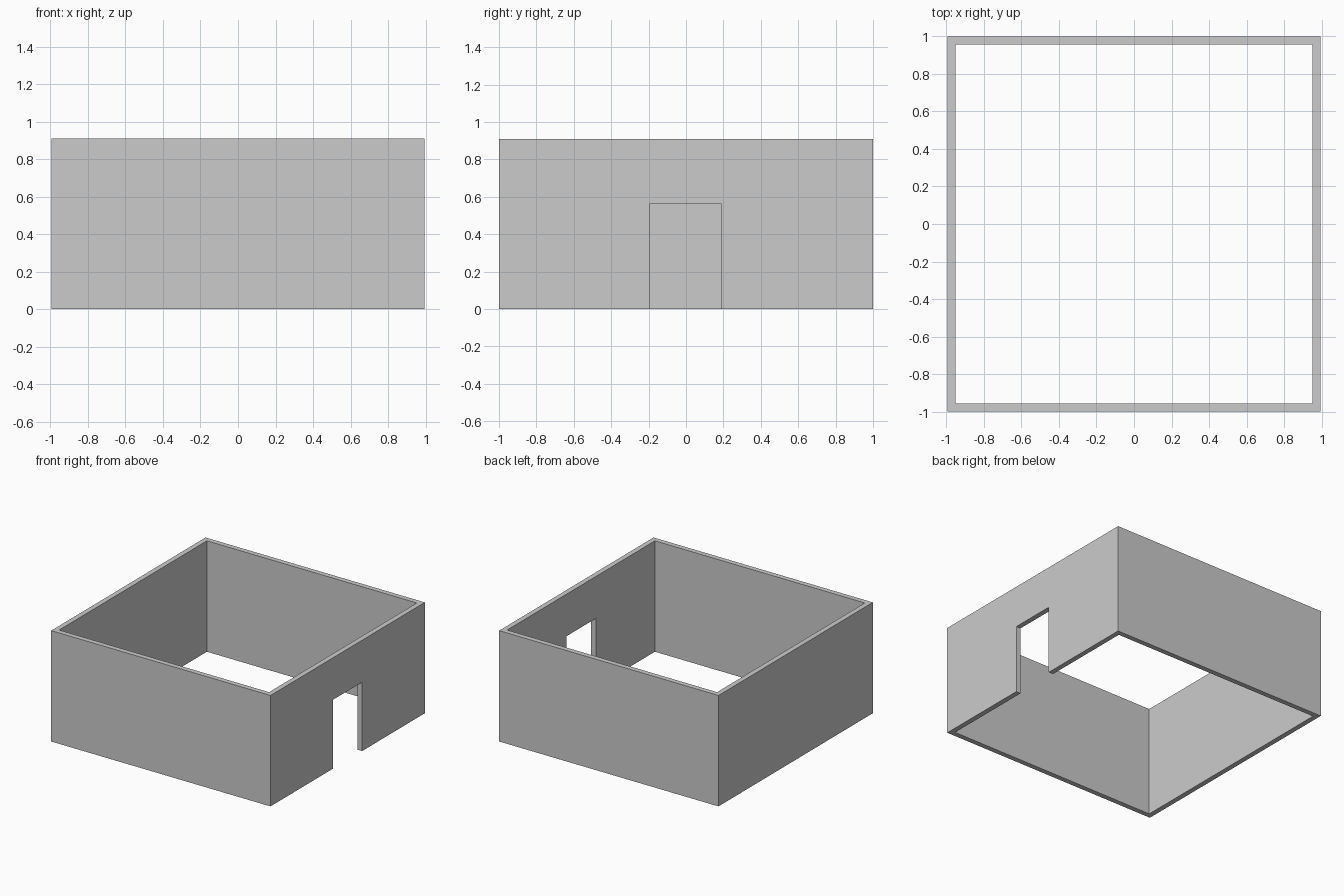
import bpy

if "Cube" in bpy.data.objects:
    bpy.data.objects.remove(bpy.data.objects["Cube"])

WIDTH, DEPTH, HEIGHT = 1.99, 2.0, 0.91
WALL = 0.042
DOOR_Y = (-0.192, 0.188)
DOOR_HEIGHT = 0.565


def box(name, x, y, z):
    """Box spanning the given (min, max) ranges."""
    spans = (x, y, z)
    bpy.ops.mesh.primitive_cube_add(size=1, location=[(a + b) / 2 for a, b in spans])
    obj = bpy.context.object
    obj.name = name
    obj.scale = [b - a for a, b in spans]
    bpy.ops.object.transform_apply(location=True, rotation=False, scale=True)
    return obj


def cut(target, cutter):
    """Subtract the cutter from the target, then discard it."""
    cutter.hide_render = True
    mod = target.modifiers.new("cut", 'BOOLEAN')
    mod.operation = 'DIFFERENCE'
    mod.solver = 'EXACT'
    mod.object = cutter
    bpy.context.view_layer.objects.active = target
    bpy.ops.object.modifier_apply(modifier=mod.name)
    bpy.data.objects.remove(cutter)


hx, hy = WIDTH / 2, DEPTH / 2

# Outer walls
walls = box("walls", (-hx, hx), (-hy, hy), (0, HEIGHT))

# Open interior, without floor or roof
cut(walls, box("room_cutter", (-hx + WALL, hx - WALL), (-hy + WALL, hy - WALL), (-0.1, HEIGHT + 0.1)))

# Doorway through the right wall
cut(walls, box("doorway_cutter", (hx - 0.2, hx + 0.2), DOOR_Y, (-0.1, DOOR_HEIGHT)))
